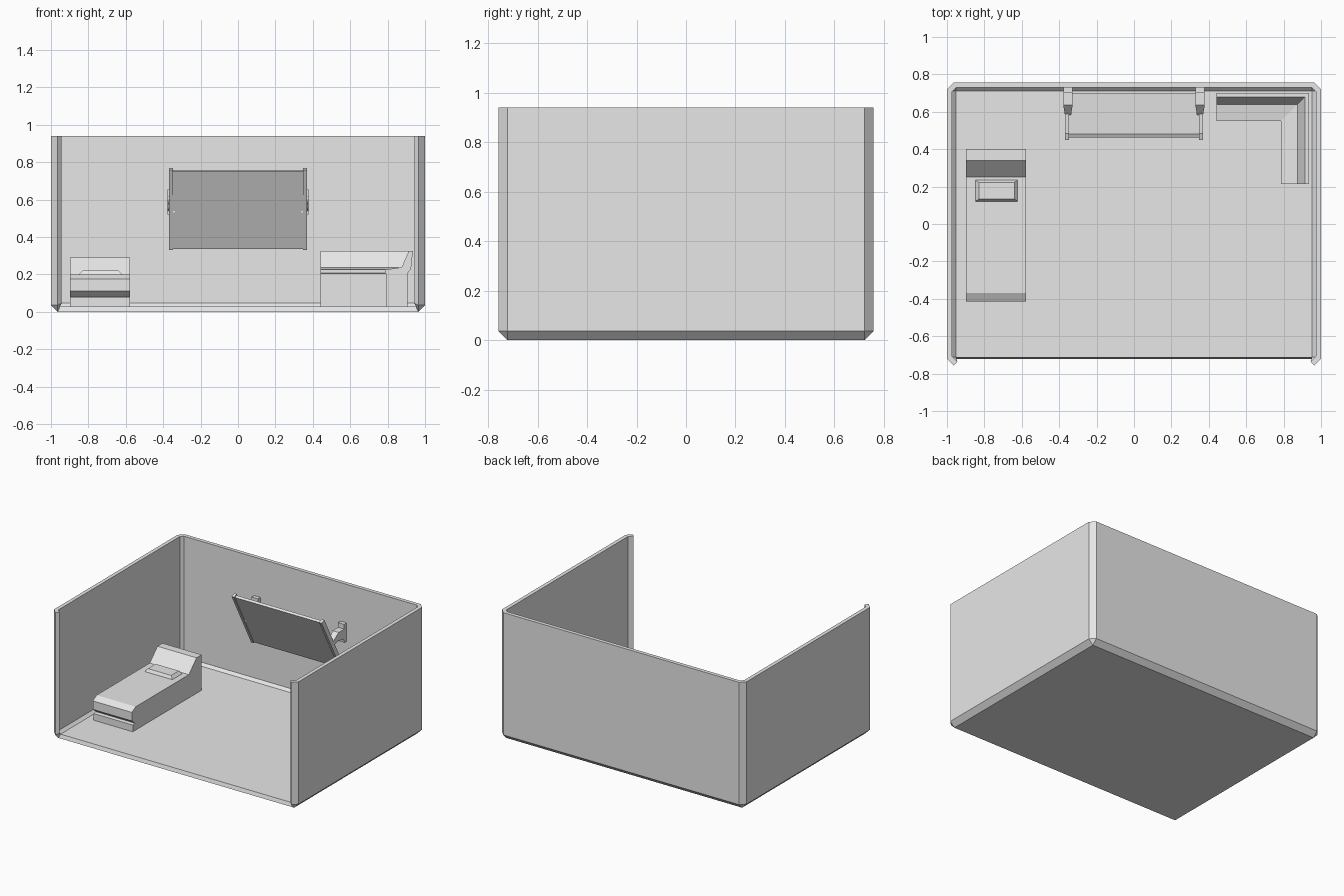
import bpy
import bmesh
from mathutils import Matrix

cube = bpy.data.objects.get("Cube")
if cube:
    bpy.data.objects.remove(cube, do_unlink=True)

# Single pale grey material
grey = bpy.data.materials.new("pale_grey")
grey.use_nodes = True
grey.diffuse_color = (0.8, 0.8, 0.8, 1)
grey.node_tree.nodes["Principled BSDF"].inputs["Base Color"].default_value = (0.8, 0.8, 0.8, 1)


def finish(name, bm):
    bmesh.ops.recalc_face_normals(bm, faces=bm.faces)
    mesh = bpy.data.meshes.new(name)
    bm.to_mesh(mesh)
    bm.free()
    mesh.materials.append(grey)
    obj = bpy.data.objects.new(name, mesh)
    bpy.context.collection.objects.link(obj)
    return obj


def loft(name, rings):
    """Skin a row of matching closed rings and cap both ends."""
    bm = bmesh.new()
    rows = [[bm.verts.new(p) for p in ring] for ring in rings]
    n = len(rows[0])
    for a, b in zip(rows, rows[1:]):
        for i in range(n):
            j = (i + 1) % n
            bm.faces.new((a[i], a[j], b[j], b[i]))
    bm.faces.new(rows[0])
    bm.faces.new(rows[-1])
    return finish(name, bm)


def prism(name, profile, x0, x1):
    """Extrude a (y, z) profile along x."""
    return loft(name, [[(x, y, z) for y, z in profile] for x in (x0, x1)])


def box_bmesh(size, centre):
    bm = bmesh.new()
    bmesh.ops.create_cube(bm, size=1, matrix=Matrix.Translation(centre) @ Matrix.Diagonal((*size, 1)))
    return bm


# Room shell: chamfered box, open at the top and front, with thickness
HEIGHT, DEPTH = 0.94, 1.514
bm = box_bmesh((2, DEPTH, HEIGHT), (0, 0, HEIGHT / 2))
edges = [e for e in bm.edges if min(v.co.z for v in e.verts) < HEIGHT / 2]
bmesh.ops.bevel(bm, geom=edges, offset=0.036, segments=1, affect='EDGES')
bm.normal_update()
open_faces = [f for f in bm.faces
              if f.normal.z > 0.9 or (f.normal.y < -0.6 and abs(f.normal.x) < 0.1)]
bmesh.ops.delete(bm, geom=open_faces, context='FACES')
bmesh.ops.recalc_face_normals(bm, faces=bm.faces)
# Make the shell face outward so the thickness grows inward
floor = min(bm.faces, key=lambda f: f.calc_center_median().z)
flip = floor.normal.z > 0
room = finish("room_shell", bm)
if flip:
    room.data.flip_normals()
solid = room.modifiers.new("thickness", 'SOLIDIFY')
solid.thickness = 0.028
solid.offset = -1
solid.use_even_offset = True
solid.use_quality_normals = True

FLOOR = 0.028

# Bed body with raised head, overhanging foot and toe recess
prism("bed", [(0.40, FLOOR), (0.40, 0.29), (0.34, 0.29), (0.25, 0.20),
              (-0.37, 0.20), (-0.415, 0.175), (-0.415, 0.112), (-0.38, 0.082),
              (-0.405, 0.078), (-0.405, FLOOR)], -0.897, -0.577)

# Pillow with sloping edges
loft("pillow", [[(-0.735 + sx * w, 0.178 + sy * d, z)
                 for sx, sy in ((-1, -1), (1, -1), (1, 1), (-1, 1))]
                for w, d, z in ((0.115, 0.058, 0.195), (0.112, 0.056, 0.203), (0.095, 0.045, 0.222))])

# Wall screen, leaning forward at the top
prism("screen_panel", [(0.463, 0.75), (0.481, 0.759), (0.70, 0.345), (0.682, 0.336)], -0.355, 0.355)

# Side rails, wall plates and arms of the screen, mirrored
for side, s in (("left", 1), ("right", -1)):
    prism(side + "_screen_rail", [(0.45, 0.757), (0.483, 0.768), (0.713, 0.338), (0.68, 0.33)],
          s * 0.348, s * 0.368)
    prism(side + "_wall_plate", [(0.70, 0.52), (0.70, 0.655), (0.735, 0.655), (0.735, 0.52)],
          s * 0.328, s * 0.378)
    arm = [(0.71, 0.54, 0.62, 0.025), (0.635, 0.56, 0.62, 0.025), (0.575, 0.53, 0.56, 0.015)]
    loft(side + "_screen_arm", [[(s * 0.353 - w, y, lo), (s * 0.353 + w, y, lo),
                                 (s * 0.353 + w, y, hi), (s * 0.353 - w, y, hi)]
                                for y, lo, hi, w in arm])

# Corner sofa: seat and backrest profile swept round the corner
X, Y = 0.935, 0.70


def corner_sweep(name, profile):
    loft(name, [[(0.44, Y - d, z) for d, z in profile],
                [(X - d, Y - d, z) for d, z in profile],
                [(X - d, 0.215, z) for d, z in profile]])


corner_sweep("sofa_base", [(0.03, FLOOR), (0.03, 0.205), (0.145, 0.205), (0.145, FLOOR)])
corner_sweep("sofa_cushion", [(0.03, 0.203), (0.01, 0.23), (0, 0.325), (0.022, 0.325),
                              (0.06, 0.238), (0.15, 0.225), (0.15, 0.208), (0.14, 0.203)])
